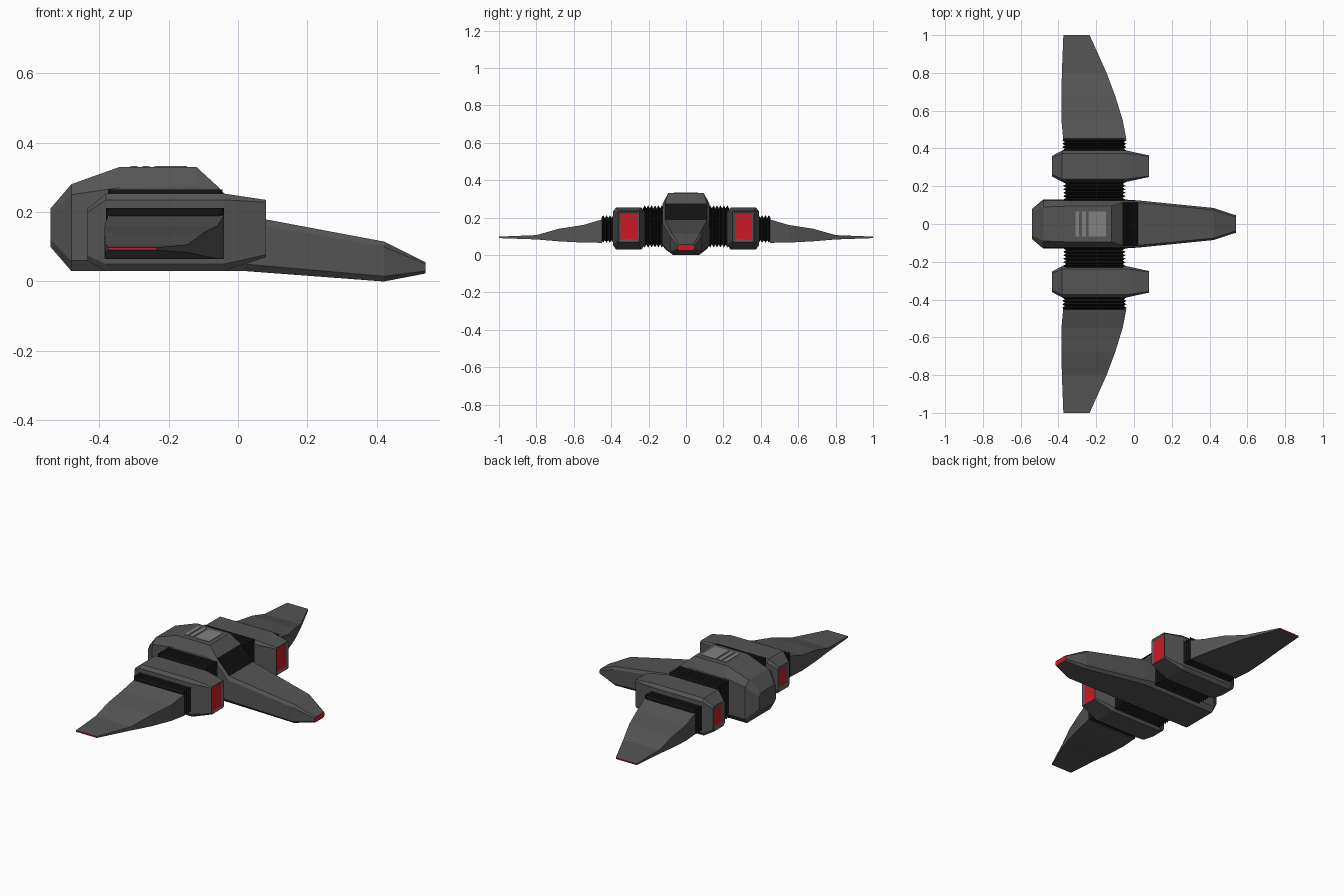
import bpy, bmesh

if "Cube" in bpy.data.objects:
    bpy.data.objects.remove(bpy.data.objects["Cube"])


def material(name, rgb):
    m = bpy.data.materials.new(name)
    m.diffuse_color = (*rgb, 1)
    m.use_nodes = True
    m.node_tree.nodes["Principled BSDF"].inputs["Base Color"].default_value = m.diffuse_color
    return m


HULL = material("hull_grey", (0.09, 0.09, 0.09))
BLACK = material("black", (0.006, 0.006, 0.006))
RED = material("red", (0.6, 0.01, 0.02))
VENT = material("vent_grey", (0.22, 0.22, 0.22))


def loft(name, rings, mats):
    """Skin a list of equal-length rings and cap both ends."""
    bm = bmesh.new()
    vs = [[bm.verts.new(p) for p in r] for r in rings]
    n = len(rings[0])
    grid = [[bm.faces.new((a[i], a[(i + 1) % n], b[(i + 1) % n], b[i])) for i in range(n)]
            for a, b in zip(vs, vs[1:])]
    caps = [bm.faces.new(vs[0]), bm.faces.new(vs[-1])]
    bmesh.ops.recalc_face_normals(bm, faces=bm.faces[:])
    return bm, grid, caps


def finish(name, bm, mats):
    me = bpy.data.meshes.new(name)
    bm.to_mesh(me)
    bm.free()
    for m in mats:
        me.materials.append(m)
    ob = bpy.data.objects.new(name, me)
    bpy.context.collection.objects.link(ob)
    return ob


def octagon(x, yc, levels):
    """Symmetric eight-sided section from four (z, half width) levels, top to bottom."""
    return ([(x, yc + w, z) for z, w in levels] +
            [(x, yc - w, z) for z, w in reversed(levels)])


def rect(x0, x1, y, z0, z1):
    return [(x0, y, z0), (x1, y, z0), (x1, y, z1), (x0, y, z1)]


def box(name, x0, x1, y0, y1, z0, z1, mat):
    bm, _, _ = loft(name, [rect(x0, x1, y0, z0, z1), rect(x0, x1, y1, z0, z1)], [mat])
    return finish(name, bm, [mat])


# Fuselage with windscreen and nose
stations = [
    (-0.54, [(.21, .06), (.19, .08), (.12, .08), (.10, .06)]),
    (-0.48, [(.28, .09), (.25, .125), (.06, .13), (.03, .11)]),
    (-0.34, [(.33, .095), (.27, .125), (.06, .13), (.03, .11)]),
    (-0.12, [(.33, .095), (.275, .125), (.06, .13), (.03, .11)]),
    (-0.06, [(.275, .113), (.255, .125), (.06, .13), (.03, .11)]),
    (0.02, [(.19, .113), (.17, .125), (.05, .125), (.03, .11)]),
    (0.42, [(.115, .075), (.10, .085), (.015, .085), (0, .07)]),
    (0.54, [(.055, .037), (.05, .046), (.03, .046), (.023, .037)]),
]
bm, grid, caps = loft("fuselage", [octagon(x, 0, lv) for x, lv in stations], None)
grid[4][7].material_index = 1   # windscreen
caps[1].material_index = 2      # nose tip
finish("fuselage", bm, [HULL, BLACK, RED])

# Roof vents
for i, (x0, x1) in enumerate([(-.31, -.29), (-.275, -.255), (-.24, -.147)]):
    box(f"roof_vent_{i + 1}", x0, x1, -.065, .065, .32, .333, VENT)


def bellows(name, s, y0, y1, folds, x0, x1, z0, z1, depth):
    rings = []
    for i in range(2 * folds + 1):
        d = depth * (i % 2 == 0)
        y = s * (y0 + (y1 - y0) * i / (2 * folds))
        rings.append(rect(x0 + d, x1 - d, y, z0 + d, z1 - d))
    bm, _, _ = loft(name, rings, None)
    finish(name, bm, [BLACK])


for s, side in ((-1, "right"), (1, "left")):
    # Folded joints: hull to engine, engine to wing
    bellows(f"inner_bellows_{side}", s, .12, .23, 6, -.375, -.045, .04, .265, .016)
    bellows(f"outer_bellows_{side}", s, .38, .452, 4, -.38, -.04, .065, .212, .014)

    # Engine pod with recessed red ends
    yc = s * .306
    big = [(.253, .068), (.235, .083), (.05, .083), (.03, .068)]
    rings = [
        octagon(-.433, yc, [(.21, .045), (.20, .055), (.075, .055), (.06, .045)]),
        octagon(-.38, yc, big),
        octagon(-.04, yc, big),
        octagon(.08, yc, [(.235, .052), (.228, .057), (.077, .057), (.07, .052)]),
    ]
    bm, _, caps = loft("engine", rings, None)
    for cap, inset in zip(caps, (.026, .014)):
        bmesh.ops.inset_region(bm, faces=[cap], thickness=inset)
        bmesh.ops.translate(bm, verts=cap.verts[:], vec=-cap.normal * .008)
        cap.material_index = 1
    finish(f"engine_{side}", bm, [HULL, RED])

    # Wing: rear x, front x, y, bottom z, top z
    sections = [(-.375, -.04, .448, .065, .19), (-.384, -.06, .55, .066, .16),
                (-.384, -.10, .68, .073, .14), (-.382, -.145, .8, .083, .106),
                (-.374, -.235, 1.0, .09, .098)]
    bm, _, caps = loft("wing", [rect(a, b, s * y, z0, z1) for a, b, y, z0, z1 in sections], None)
    caps[1].material_index = 1
    finish(f"wing_{side}", bm, [HULL, RED])
